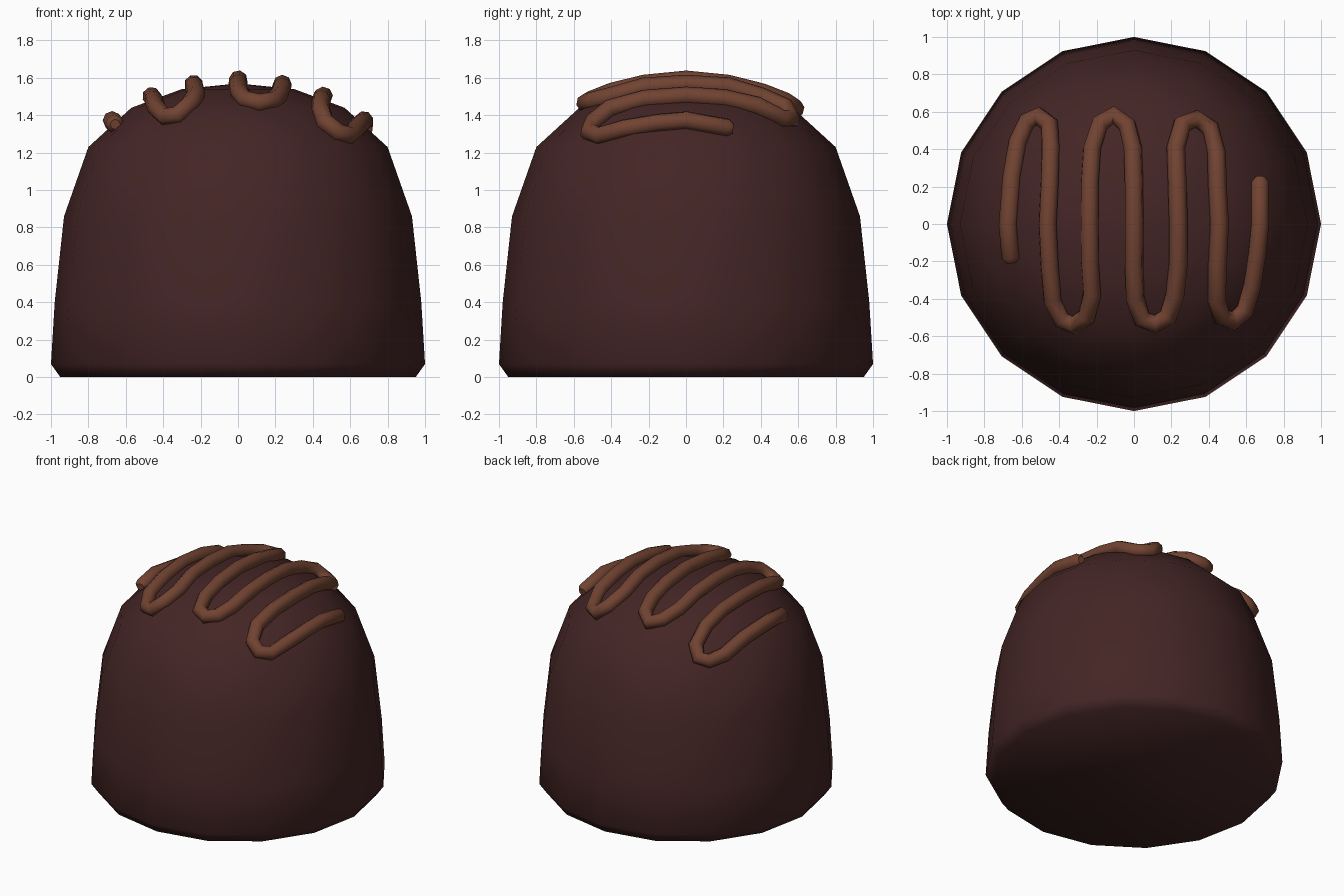
import bpy, bmesh, math
from mathutils import Vector
from mathutils.bvhtree import BVHTree

if "Cube" in bpy.data.objects:
    bpy.data.objects.remove(bpy.data.objects["Cube"])


def material(name, rgb):
    m = bpy.data.materials.new(name)
    m.diffuse_color = (*rgb, 1)
    m.use_nodes = True
    m.node_tree.nodes["Principled BSDF"].inputs["Base Color"].default_value = m.diffuse_color
    return m


dark = material("dark chocolate", (0.058, 0.0185, 0.0185))
milk = material("milk chocolate", (0.165, 0.056, 0.031))


def link(name, data, mat):
    ob = bpy.data.objects.new(name, data)
    bpy.context.collection.objects.link(ob)
    data.materials.append(mat)
    return ob


def smooth(ob, angle):
    bpy.ops.object.select_all(action='DESELECT')
    ob.select_set(True)
    bpy.context.view_layer.objects.active = ob
    bpy.ops.object.shade_smooth_by_angle(angle=math.radians(angle))


# Domed chocolate body: 16-sided turned profile
SIDES = 16
profile = [(0.95, 0), (1, 0.07), (0.98, 0.40), (0.93, 0.86),
           (0.80, 1.23), (0.57, 1.44), (0.30, 1.54)]
bm = bmesh.new()
rings = []
for r, z in profile:
    rings.append([bm.verts.new((r * math.cos(math.tau * i / SIDES),
                                r * math.sin(math.tau * i / SIDES), z))
                  for i in range(SIDES)])
top = bm.verts.new((0, 0, 1.57))
for i in range(SIDES):
    j = (i + 1) % SIDES
    for a, b in zip(rings, rings[1:]):
        bm.faces.new((a[i], a[j], b[j], b[i]))
    bm.faces.new((rings[-1][i], rings[-1][j], top))
bm.faces.new(rings[0][::-1])
bm.normal_update()
tree = BVHTree.FromBMesh(bm)
me = bpy.data.meshes.new("chocolate_body")
bm.to_mesh(me)
bm.free()
body = link("chocolate_body", me, dark)
smooth(body, 60)

# Zigzag drizzle: plan path dropped onto the dome
path = [(-0.645, -0.18), (-0.66, 0), (-0.64, 0.25), (-0.61, 0.43), (-0.56, 0.54),
        (-0.5, 0.565), (-0.445, 0.52), (-0.435, 0.4), (-0.445, 0.22), (-0.455, 0),
        (-0.445, -0.22), (-0.425, -0.4), (-0.38, -0.5), (-0.315, -0.53),
        (-0.25, -0.49), (-0.22, -0.37), (-0.23, -0.2), (-0.235, 0), (-0.23, 0.22),
        (-0.22, 0.4), (-0.18, 0.53), (-0.105, 0.57), (-0.035, 0.52), (-0.005, 0.4),
        (0, 0.22), (0, 0), (0, -0.22), (0.005, -0.39), (0.04, -0.5), (0.11, -0.53),
        (0.18, -0.49), (0.215, -0.38), (0.23, -0.22), (0.235, 0), (0.225, 0.22),
        (0.22, 0.4), (0.25, 0.52), (0.325, 0.55), (0.4, 0.5), (0.43, 0.37),
        (0.44, 0.2), (0.45, 0), (0.44, -0.22), (0.43, -0.4), (0.46, -0.485),
        (0.52, -0.51), (0.58, -0.455), (0.62, -0.32), (0.645, -0.15), (0.66, 0),
        (0.66, 0.22)]
pts = []
for x, y in path:
    hit, normal, _, _ = tree.ray_cast(Vector((x, y, 3)), Vector((0, 0, -1)))
    pts.append((hit + normal * 0.02, 1.0))
# rounded, tapered ends
a = pts[0][0] + (pts[0][0] - pts[1][0]).normalized() * 0.025
b = pts[-1][0] + (pts[-1][0] - pts[-2][0]).normalized() * 0.03
pts = [(a, 0.55)] + pts + [(b, 0.55)]

cu = bpy.data.curves.new("drizzle_path", 'CURVE')
cu.dimensions = '3D'
cu.bevel_depth = 0.05
cu.bevel_resolution = 2
cu.use_fill_caps = True
sp = cu.splines.new('POLY')
sp.points.add(len(pts) - 1)
for p, (co, rad) in zip(sp.points, pts):
    p.co = (*co, 1)
    p.radius = rad
tmp = bpy.data.objects.new("drizzle_path", cu)
bpy.context.collection.objects.link(tmp)
dg = bpy.context.evaluated_depsgraph_get()
mesh = bpy.data.meshes.new_from_object(tmp.evaluated_get(dg))
bpy.data.objects.remove(tmp)
mesh.materials.clear()
drizzle = link("drizzle", mesh, milk)
smooth(drizzle, 70)
